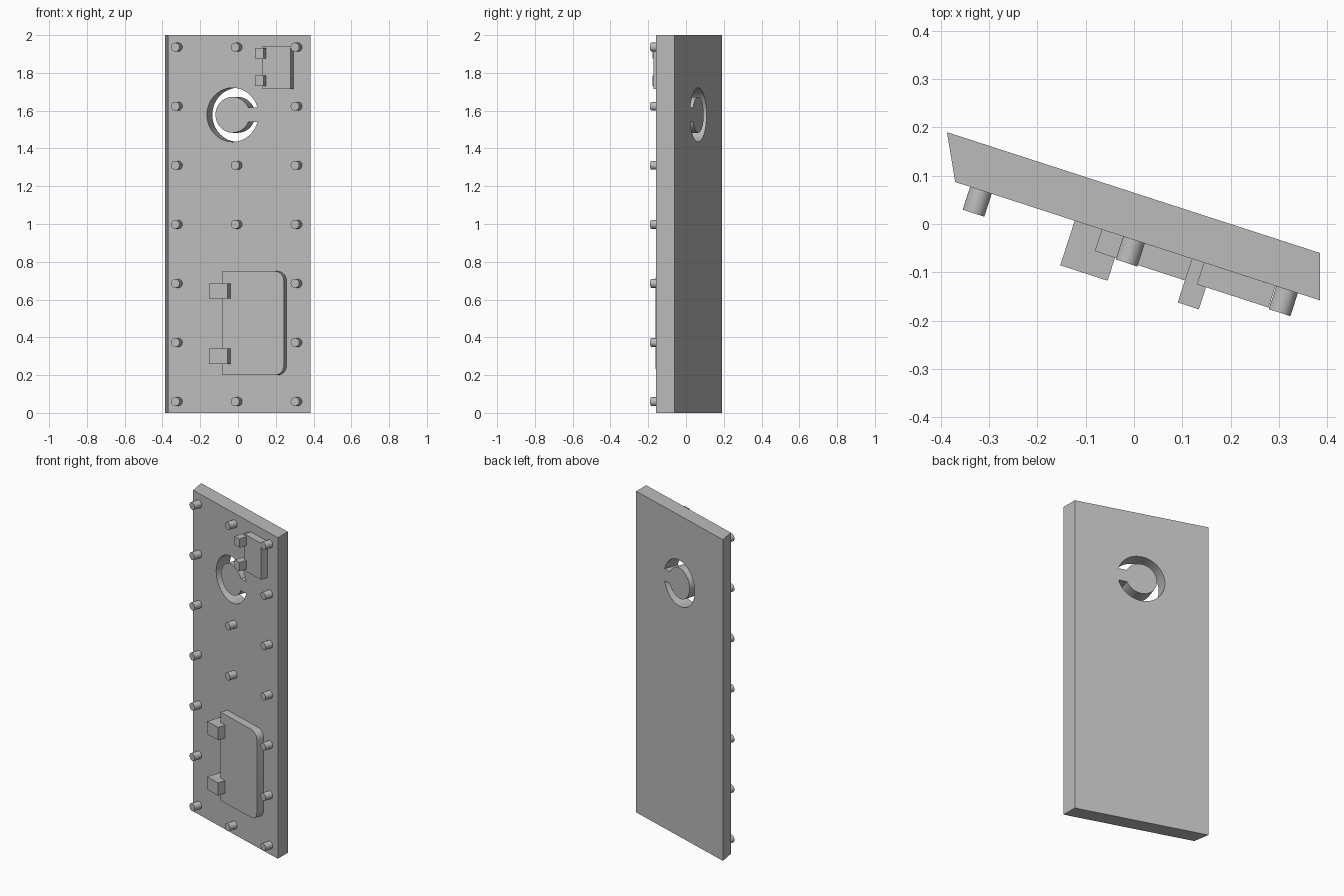
import bpy, bmesh, math
from mathutils import Matrix, Vector

if "Cube" in bpy.data.objects:
    bpy.data.objects.remove(bpy.data.objects["Cube"])

grey = bpy.data.materials.new("panel grey")
grey.diffuse_color = (0.5, 0.5, 0.5, 1)
grey.use_nodes = True
grey.node_tree.nodes["Principled BSDF"].inputs["Base Color"].default_value = grey.diffuse_color

# Panel frame: u along the front face, d outwards from it, z up
A = math.radians(18)
C, S = math.cos(A), math.sin(A)
FRAME = Matrix(((C, -S, 0, 0), (-S, -C, 0, -0.033), (0, 0, 1, 0), (0, 0, 0, 1)))


def prism(name, outlines, place, low, high):
    """Extrude 2D outlines from low to high; place(a, b, h) gives the 3D point."""
    bm = bmesh.new()
    for pts in outlines:
        lo = [bm.verts.new(place(a, b, low)) for a, b in pts]
        hi = [bm.verts.new(place(a, b, high)) for a, b in pts]
        bm.faces.new(lo)
        bm.faces.new(hi)
        for i in range(len(pts)):
            j = (i + 1) % len(pts)
            bm.faces.new((lo[i], lo[j], hi[j], hi[i]))
    bmesh.ops.recalc_face_normals(bm, faces=bm.faces)
    me = bpy.data.meshes.new(name)
    bm.to_mesh(me)
    bm.free()
    me.materials.append(grey)
    ob = bpy.data.objects.new(name, me)
    bpy.context.collection.objects.link(ob)
    return ob


def on_face(u, z, d):
    return FRAME @ Vector((u, d, z))


def upright(x, y, z):
    return (x, y, z)


def arc(cu, cz, r, a0, a1, n):
    return [(cu + r * math.cos(a0 + (a1 - a0) * i / n),
             cz + r * math.sin(a0 + (a1 - a0) * i / n)) for i in range(n + 1)]


def rect(u0, u1, z0, z1):
    return [(u0, z0), (u1, z0), (u1, z1), (u0, z1)]


def smooth(ob):
    bpy.ops.object.select_all(action='DESELECT')
    ob.select_set(True)
    bpy.context.view_layer.objects.active = ob
    bpy.ops.object.shade_smooth_by_angle(angle=math.radians(30))


# Main slab
panel = prism("panel", [[(-0.37, 0.087), (0.385, -0.158), (0.385, -0.06), (-0.387, 0.19)]],
              upright, 0, 2)

# Open ring slot cut right through the slab
R, r, gap = 0.143, 0.095, 0.0375
ao, ai = math.asin(gap / R), math.asin(gap / r)
slot = (arc(-0.03, 1.578, R, ao, 2 * math.pi - ao, 48)
        + arc(-0.03, 1.578, r, 2 * math.pi - ai, ai, 48))
cutter = prism("slot_cutter", [slot], on_face, -0.3, 0.2)
cutter.hide_render = True
mod = panel.modifiers.new("slot", 'BOOLEAN')
mod.operation = 'DIFFERENCE'
mod.solver = 'EXACT'
mod.object = cutter
bpy.context.view_layer.objects.active = panel
bpy.ops.object.modifier_apply(modifier=mod.name)
bpy.data.objects.remove(cutter)
smooth(panel)

# Rivets: full outer columns, middle column only where the face is free
rivet_spots = []
for k in range(7):
    for u in (-0.333, 0, 0.333):
        if u != 0 or k in (0, 3, 4, 6):
            rivet_spots.append((u, 0.06 + 0.3127 * k))
smooth(prism("rivets", [arc(u, z, 0.0235, 0, 2 * math.pi * 31 / 32, 31) for u, z in rivet_spots],
             on_face, 0, 0.05))

# Large hatch with rounded free corners, and its hinges
c = 0.05
hatch = ([(-0.07, 0.75), (-0.07, 0.2)]
         + arc(0.27 - c, 0.2 + c, c, -math.pi / 2, 0, 8)
         + arc(0.27 - c, 0.75 - c, c, 0, math.pi / 2, 8))
smooth(prism("large_hatch", [hatch], on_face, 0, 0.047))
prism("large_hatch_hinges", [rect(-0.129, -0.026, z, z + 0.08) for z in (0.26, 0.605)],
      on_face, 0, 0.097)

# Small hatch and its hinges
prism("small_hatch", [rect(0.152, 0.308, 1.715, 1.942)], on_face, 0, 0.047)
prism("small_hatch_hinges", [rect(0.126, 0.172, z, z + 0.055) for z in (1.73, 1.877)],
      on_face, 0, 0.095)
